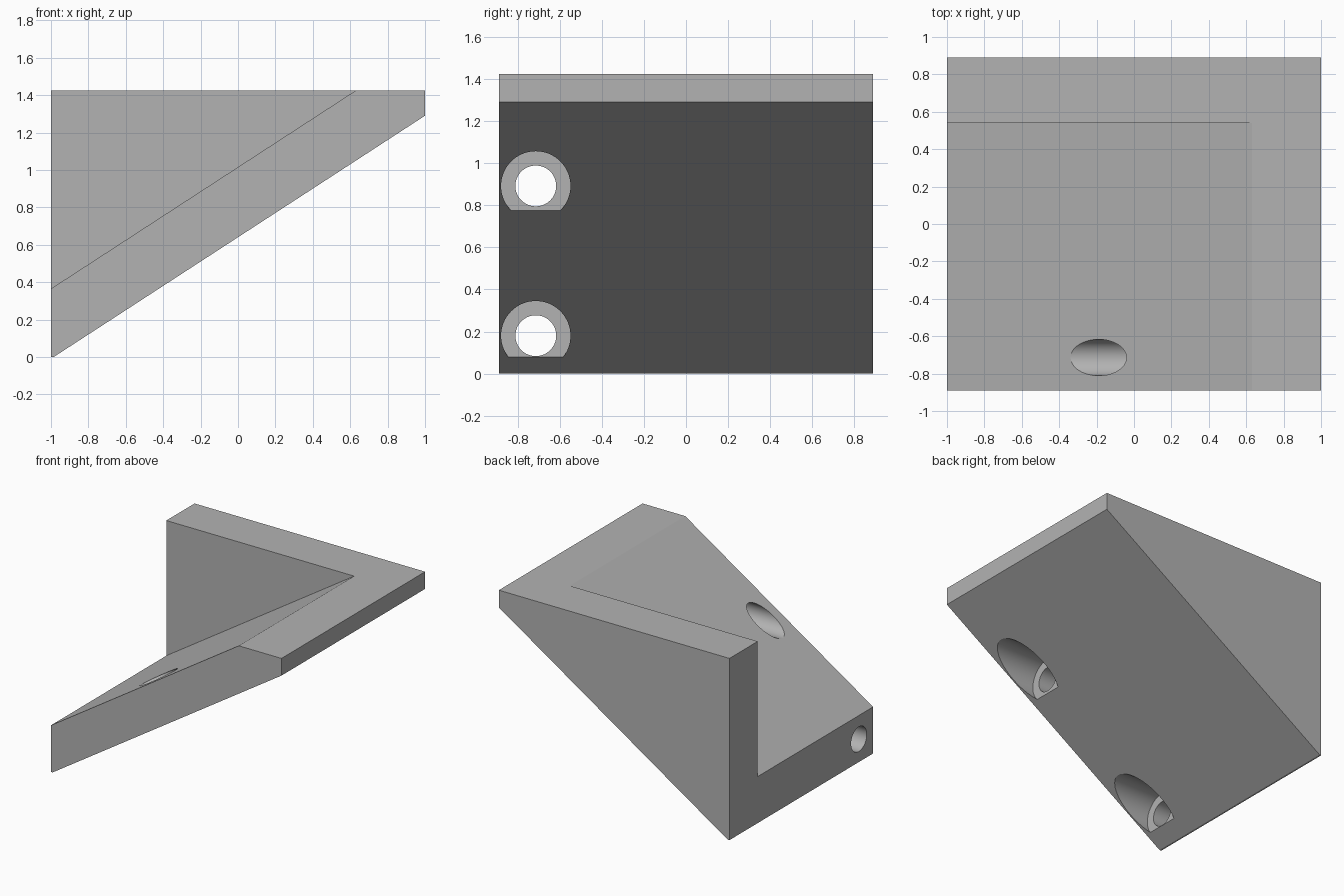
import bpy
import bmesh
import math

cube = bpy.data.objects.get("Cube")
if cube:
    bpy.data.objects.remove(cube, do_unlink=True)

grey = bpy.data.materials.new("light_grey")
grey.use_nodes = True
COLOUR = (0.45, 0.45, 0.45, 1)
grey.diffuse_color = COLOUR
grey.node_tree.nodes["Principled BSDF"].inputs["Base Color"].default_value = COLOUR


def add_object(name, bm):
    bmesh.ops.recalc_face_normals(bm, faces=bm.faces[:])
    mesh = bpy.data.meshes.new(name)
    bm.to_mesh(mesh)
    bm.free()
    mesh.materials.append(grey)
    obj = bpy.data.objects.new(name, mesh)
    bpy.context.collection.objects.link(obj)
    return obj


def prism(name, profile, y0, y1):
    """Extrude an x-z profile along y."""
    bm = bmesh.new()
    face = bm.faces.new([bm.verts.new((x, y0, z)) for x, z in profile])
    geom = bmesh.ops.extrude_face_region(bm, geom=[face])["geom"]
    verts = [v for v in geom if isinstance(v, bmesh.types.BMVert)]
    bmesh.ops.translate(bm, verts=verts, vec=(0, y1 - y0, 0))
    return add_object(name, bm)


def rod(name, radius, x0, x1, y, z):
    """Cylinder along x."""
    bm = bmesh.new()
    bmesh.ops.create_cone(bm, cap_ends=True, segments=64,
                          radius1=radius, radius2=radius, depth=x1 - x0)
    obj = add_object(name, bm)
    obj.rotation_euler.y = math.pi / 2
    obj.location = ((x0 + x1) / 2, y, z)
    return obj


HALF, TOP, SLOPE = 0.89, 1.425, 0.65
WALL_Y, HOLE_Y = 0.54, -0.714

# Wedge body
body = prism("wedge_bracket",
             [(-1, 0), (-0.985, 0), (1, 1.29), (1, TOP), (-1, TOP)], -HALF, HALF)

# Open area above the sloping plate, leaving the back wall
cutters = [prism("pocket_cutter",
                 [(-1.2, 0.365 - 0.2 * SLOPE), (0.63 + 0.2, TOP + 0.2 * SLOPE),
                  (-1.2, TOP + 0.2 * SLOPE)], -HALF - 0.2, WALL_Y)]

# Screw holes with wide recesses opening on the sloping underside
for label, z, seat_x in (("lower", 0.18, -0.862), ("upper", 0.892, 0.207)):
    cutters.append(rod(label + "_hole_cutter", 0.097, -1.3, 1.3, HOLE_Y, z))
    cutters.append(rod(label + "_recess_cutter", 0.165, seat_x, 1.3, HOLE_Y, z))

bpy.context.view_layer.objects.active = body
for cutter in cutters:
    cutter.hide_render = True
    mod = body.modifiers.new(cutter.name, "BOOLEAN")
    mod.operation = "DIFFERENCE"
    mod.solver = "EXACT"
    mod.object = cutter
    bpy.ops.object.modifier_apply(modifier=mod.name)
for cutter in cutters:
    bpy.data.objects.remove(cutter, do_unlink=True)

# Smooth hole walls, sharp edges elsewhere
bpy.ops.object.select_all(action="DESELECT")
body.select_set(True)
bpy.ops.object.shade_smooth_by_angle(angle=math.radians(30))
